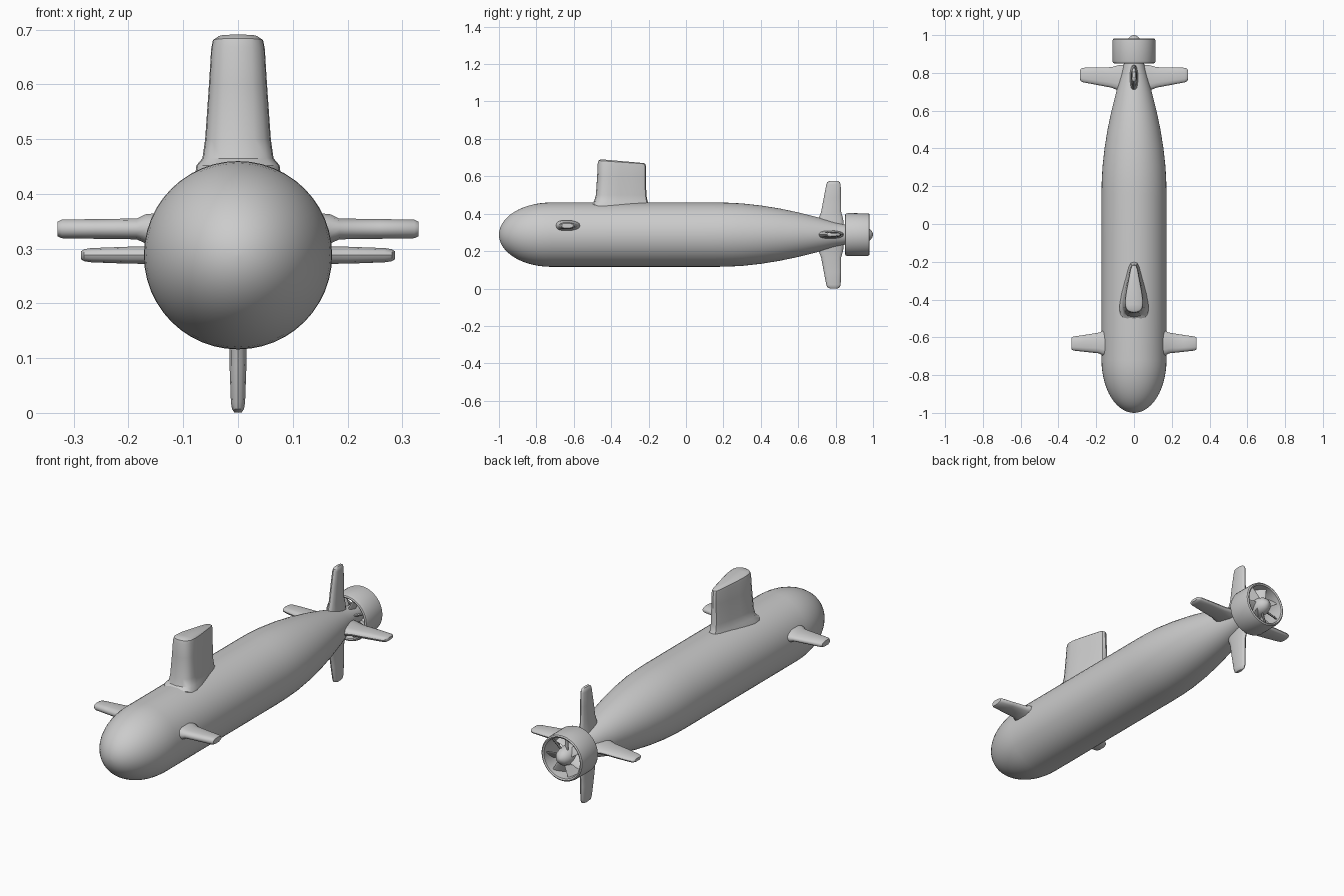
import bpy, bmesh
from math import sin, cos, pi, radians, sqrt

if "Cube" in bpy.data.objects:
    bpy.data.objects.remove(bpy.data.objects["Cube"])

AXIS_Z = 0.288  # height of the hull centreline


def finish(name, bm, angle=40):
    bmesh.ops.recalc_face_normals(bm, faces=bm.faces)
    mesh = bpy.data.meshes.new(name)
    bm.to_mesh(mesh)
    bm.free()
    ob = bpy.data.objects.new(name, mesh)
    bpy.context.collection.objects.link(ob)
    bpy.ops.object.select_all(action='DESELECT')
    ob.select_set(True)
    bpy.context.view_layer.objects.active = ob
    bpy.ops.object.shade_smooth_by_angle(angle=radians(angle))
    return ob


def bridge(bm, rings, closed=False):
    pairs = list(zip(rings, rings[1:]))
    if closed:
        pairs.append((rings[-1], rings[0]))
    for a, b in pairs:
        n = len(a)
        for i in range(n):
            j = (i + 1) % n
            bm.faces.new((a[i], a[j], b[j], b[i]))


def lathe(name, profile, seg=48, closed=False):
    """Revolve (y, radius) points around the hull axis."""
    bm = bmesh.new()
    rings = [[bm.verts.new((r * cos(2 * pi * i / seg), y, AXIS_Z + r * sin(2 * pi * i / seg)))
              for i in range(seg)] for y, r in profile]
    bridge(bm, rings, closed)
    if not closed:
        bm.faces.new(rings[0])
        bm.faces.new(rings[-1])
    return finish(name, bm)


PLATE = [(0.03, .45), (0.1, .8), (0.25, 1), (0.65, 1), (0.88, .7), (0.97, .4)]
TEARDROP = [(0.02, .5), (0.06, .8), (0.13, .97), (0.25, 1), (0.45, .86), (0.7, .6), (0.9, .4), (0.98, .25)]


def fin(name, sections, direction, z0=AXIS_Z, outline=PLATE, pitch=0):
    """Loft (span, y_front, y_back, half_thickness, tilt) sections outward from the axis."""
    bm = bmesh.new()
    a, p = radians(direction), radians(pitch)
    half = [(0, 0)] + outline + [(1, 0)]
    loop = half + [(c, -t) for c, t in reversed(outline)]
    rings = []
    for span, y0, y1, th, tilt in sections:
        ring = []
        for c, t in loop:
            mid, u, v = (y0 + y1) / 2, (c - 0.5) * (y1 - y0), t * th
            y, w = mid + u * cos(p) - v * sin(p), u * sin(p) + v * cos(p)
            s = span - tilt * c
            ring.append(bm.verts.new((s * cos(a) - w * sin(a), y, z0 + s * sin(a) + w * cos(a))))
        rings.append(ring)
    bridge(bm, rings)
    bm.faces.new(rings[0])
    bm.faces.new(rings[-1])
    return finish(name, bm)


# Hull: elliptical nose, straight body, tapering tail ending in the propeller hub
nose = [(-0.72 - 0.28 * cos(k * pi / 28), 0.172 * sin(k * pi / 28)) for k in range(1, 14)]
hull = [(-0.9998, 0.003)] + nose + [
    (-0.72, .172), (-0.4, .172), (-0.1, .172), (0.15, .172), (0.22, .171), (0.3, .167),
    (0.4, .156), (0.5, .140), (0.6, .119), (0.7, .094), (0.78, .071), (0.85, .053),
    (0.9, .047), (0.95, .043), (0.975, .036), (0.99, .024), (0.998, .010), (1.0, .002)]
lathe("hull", hull)

# Sail with a flared foot and a sloping rounded top
fin("sail", [
    (0.42, -0.515, -0.195, .080, 0), (0.452, -0.512, -0.196, .076, 0),
    (0.465, -0.492, -0.205, .065, 0), (0.50, -0.482, -0.212, .060, 0),
    (0.60, -0.475, -0.214, .053, 0), (0.668, -0.472, -0.215, .049, .012),
    (0.684, -0.468, -0.218, .046, .018), (0.691, -0.455, -0.228, .036, .020)],
    90, z0=0, outline=TEARDROP)

# Bow planes
for side, direction in (("right", 0), ("left", 180)):
    fin("bow_plane_" + side, [
        (0.13, -0.70, -0.565, .030, 0), (0.168, -0.695, -0.567, .027, 0),
        (0.185, -0.685, -0.575, .019, 0), (0.26, -0.677, -0.587, .018, 0),
        (0.322, -0.670, -0.596, .017, 0), (0.330, -0.664, -0.602, .013, 0)],
        direction, z0=0.336)

# Cross-shaped tail fins
for k, label in enumerate(("right", "top", "left", "bottom")):
    fin("tail_fin_" + label, [
        (0.04, 0.705, 0.845, .024, 0), (0.085, 0.708, 0.84, .019, 0),
        (0.12, 0.722, 0.83, .016, 0), (0.20, 0.737, 0.829, .0155, 0),
        (0.268, 0.750, 0.827, .013, 0), (0.281, 0.755, 0.822, .011, 0),
        (0.287, 0.768, 0.812, .007, 0)], 90 * k)

# Open propulsor duct
lathe("propulsor_duct", [
    (0.850, .104), (0.853, .111), (0.865, .115), (0.965, .114), (0.978, .112),
    (0.982, .106), (0.978, .099), (0.92, .095), (0.865, .096), (0.853, .099)], closed=True)

# Propeller blades and the fixed vanes that carry the duct
for k in range(7):
    fin(f"propeller_blade_{k + 1}", [
        (0.03, 0.915, 0.965, .006, 0), (0.065, 0.908, 0.968, .005, 0),
        (0.098, 0.905, 0.970, .004, 0)], 90 + k * 360 / 7, pitch=45)
for k in range(8):
    fin(f"duct_vane_{k + 1}", [
        (0.03, 0.845, 0.895, .006, 0), (0.102, 0.857, 0.897, .005, 0)],
        22.5 + k * 45, pitch=-15)
